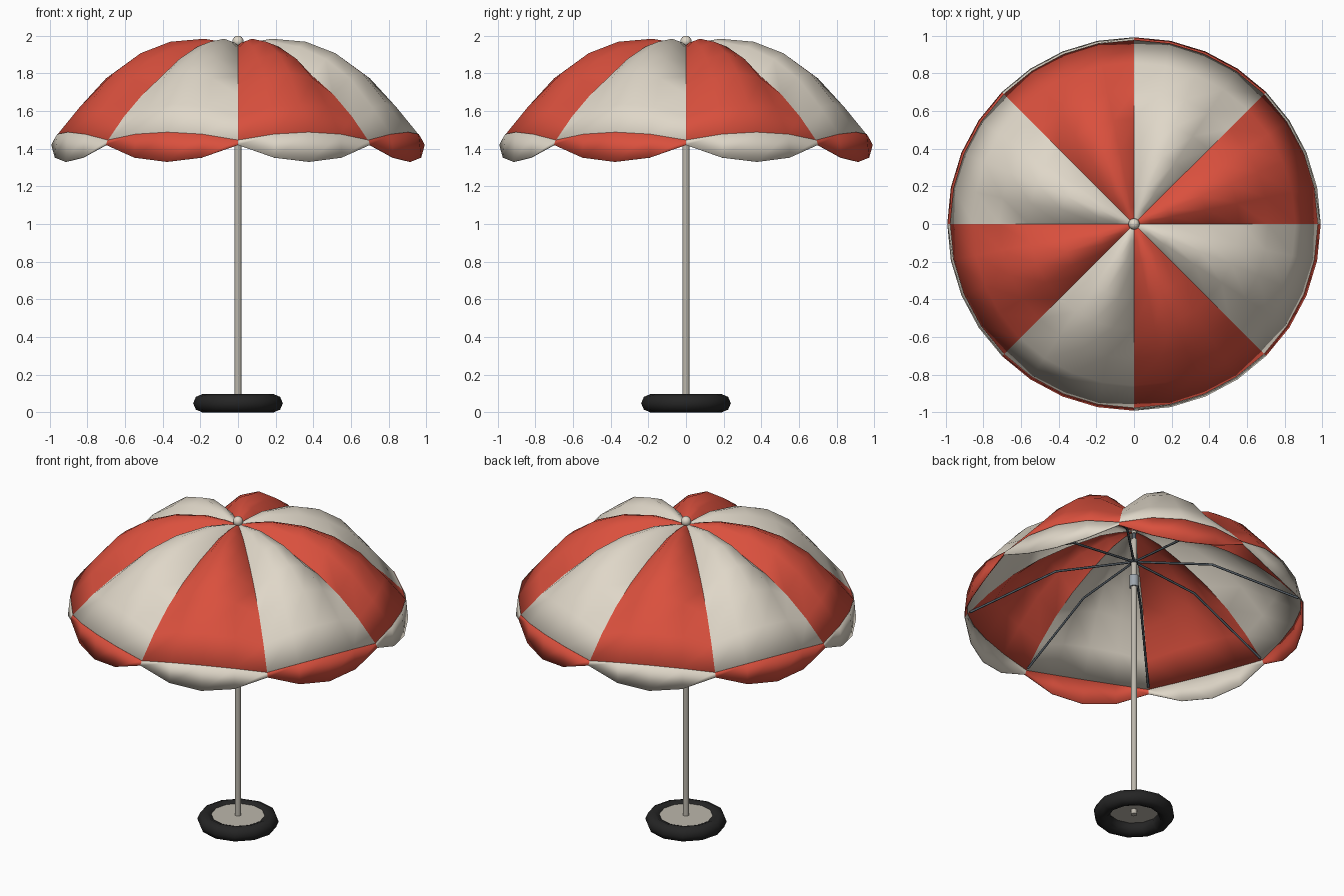
import bpy, bmesh, math
from mathutils import Vector

cube = bpy.data.objects.get("Cube")
if cube:
    bpy.data.objects.remove(cube, do_unlink=True)


def material(name, rgb):
    m = bpy.data.materials.new(name)
    m.use_nodes = True
    m.diffuse_color = (*rgb, 1)
    m.node_tree.nodes["Principled BSDF"].inputs["Base Color"].default_value = (*rgb, 1)
    return m


RED = material("red cloth", (0.70, 0.08, 0.047))
CREAM = material("cream cloth", (0.74, 0.68, 0.58))
POLE = material("warm grey metal", (0.50, 0.47, 0.41))
STEEL = material("dark slate steel", (0.09, 0.11, 0.13))
COLLAR = material("blue grey collar", (0.34, 0.38, 0.42))
RUBBER = material("black rubber", (0.018, 0.018, 0.018))

PANELS, STEPS = 8, 4
COLUMNS = PANELS * STEPS


def finish(obj, name, mats, angle=40):
    obj.name = name
    for m in mats:
        obj.data.materials.append(m)
    bpy.ops.object.select_all(action="DESELECT")
    obj.select_set(True)
    bpy.context.view_layer.objects.active = obj
    bpy.ops.object.shade_smooth_by_angle(angle=math.radians(angle))
    return obj


def cylinder(name, radius, z0, z1, mat, sides=12, top=None):
    bpy.ops.mesh.primitive_cone_add(vertices=sides, radius1=radius,
                                    radius2=radius if top is None else top,
                                    depth=z1 - z0, location=(0, 0, (z0 + z1) / 2))
    return finish(bpy.context.object, name, [mat])


def cloth(name, rings, mats, apex=None, thickness=0.005):
    """Scalloped cloth: each ring is (radius, seam height, mid-panel offset)."""
    bm = bmesh.new()
    rows = []
    for r, z, puff in rings:
        row = []
        for i in range(COLUMNS):
            a = math.tau * i / COLUMNS
            t = (i % STEPS) / STEPS
            row.append(bm.verts.new((r * math.cos(a), r * math.sin(a),
                                     z + puff * 4 * t * (1 - t))))
        rows.append(row)
    tip = bm.verts.new((0, 0, apex)) if apex else None
    for i in range(COLUMNS):
        j = (i + 1) % COLUMNS
        faces = [bm.faces.new((b[i], b[j], a[j], a[i])) for a, b in zip(rows, rows[1:])]
        if tip:
            faces.append(bm.faces.new((tip, rows[0][i], rows[0][j])))
        for f in faces:
            f.material_index = (i // STEPS) % 2
    mesh = bpy.data.meshes.new(name)
    bm.to_mesh(mesh)
    bm.free()
    obj = bpy.data.objects.new(name, mesh)
    bpy.context.collection.objects.link(obj)
    finish(obj, name, mats)
    solid = obj.modifiers.new("thickness", "SOLIDIFY")
    solid.thickness = thickness
    solid.offset = -1
    return obj


# Canopy of eight puffed panels in alternating colours
cloth("canopy", [
    (0.09, 1.948, 0.02), (0.195, 1.932, 0.052), (0.39, 1.863, 0.105),
    (0.56, 1.785, 0.122), (0.714, 1.69, 0.112), (0.857, 1.57, 0.068),
    (0.977, 1.445, 0.042)], [RED, CREAM], apex=1.95)

# Hanging valance with the colours swapped
cloth("valance", [(0.979, 1.446, 0.042), (0.992, 1.42, -0.09)], [CREAM, RED])

# Pole, sliding collar and hubs
cylinder("pole", 0.019, 0.04, 1.89, POLE)
cylinder("pole_tip", 0.012, 1.88, 1.95, STEEL)
cylinder("collar", 0.028, 1.57, 1.645, COLLAR)
cylinder("rib_hub", 0.025, 1.73, 1.75, STEEL)

# Finial
cylinder("finial_neck", 0.014, 1.93, 1.96, POLE)
bpy.ops.mesh.primitive_uv_sphere_add(segments=12, ring_count=8, radius=0.03,
                                     location=(0, 0, 1.97))
finish(bpy.context.object, "finial", [CREAM])

# Bent ribs running under each seam
for k in range(PANELS):
    a = math.tau * k / PANELS
    curve = bpy.data.curves.new(f"rib_{k + 1}", "CURVE")
    curve.dimensions = "3D"
    curve.bevel_depth = 0.007
    curve.bevel_resolution = 1
    curve.use_fill_caps = True
    spline = curve.splines.new("POLY")
    path = [(0.015, 1.74), (0.457, 1.70), (0.96, 1.45)]
    spline.points.add(len(path) - 1)
    for p, (r, z) in zip(spline.points, path):
        p.co = (r * math.cos(a), r * math.sin(a), z, 1)
    curve.materials.append(STEEL)
    rib = bpy.data.objects.new(f"rib_{k + 1}", curve)
    bpy.context.collection.objects.link(rib)

# Tyre base with a plate set in its middle
bpy.ops.mesh.primitive_torus_add(major_segments=12, minor_segments=8,
                                 major_radius=0.19, minor_radius=0.048,
                                 location=(0, 0, 0.048))
finish(bpy.context.object, "tyre_base", [RUBBER], angle=50)
cylinder("base_plate", 0.158, 0.07, 0.082, POLE, sides=12)
